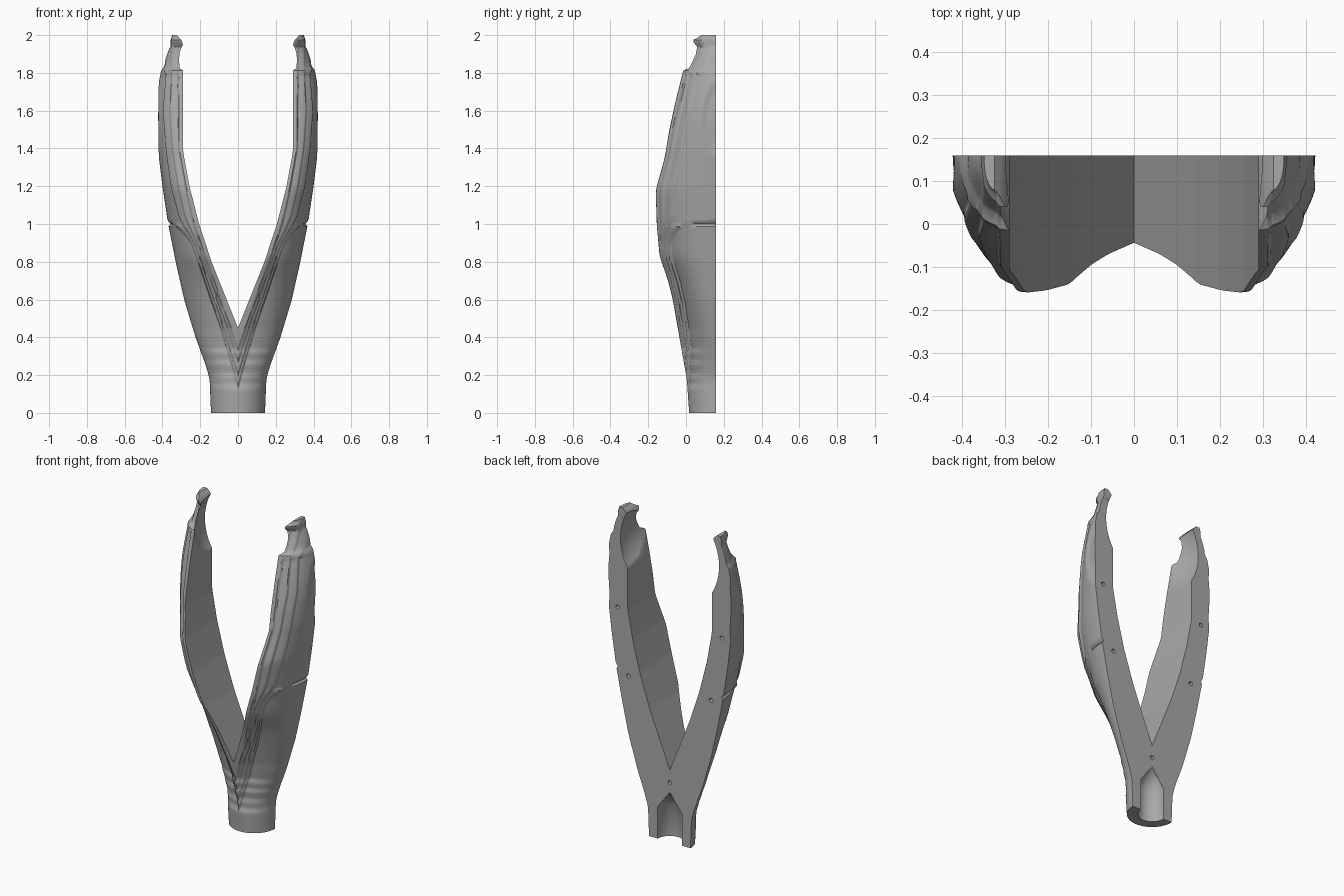
import bpy, bmesh, math
from mathutils import Matrix

if "Cube" in bpy.data.objects:
    bpy.data.objects.remove(bpy.data.objects["Cube"])

BACK = 0.16      # flat back plane
STEP = 0.012     # depth of each raised layer
COLS = 64
ROWS = 160

# Outlines as (height, value) pairs
INNER = [(.45, 0), (.6, .06), (.8, .14), (1, .206), (1.2, .257), (1.38, .29),
         (1.94, .29), (1.97, .297), (1.985, .31), (2, .325)]
OUTER = [(0, .143), (.18, .15), (.25, .17), (.4, .225), (.6, .285), (.8, .33), (1, .37),
         (1.2, .4), (1.4, .425), (1.55, .435), (1.65, .433), (1.75, .42), (1.82, .405),
         (1.84, .393), (1.9, .375), (1.94, .36), (1.98, .36), (2, .35)]
FRONT = [(0, .017), (.18, .004), (.4, -.035), (.6, -.07), (.7, -.095), (.83, -.14),
         (1, -.155), (1.18, -.16), (1.35, -.113), (1.5, -.088), (1.65, -.055),
         (1.812, -.015), (1.825, .015), (1.9, .05), (1.94, .06), (1.96, .04),
         (1.975, .04), (1.99, .07), (2, .08)]
# Edges of the raised layers, as (height, x)
LAYERS = [
    [(.33, 0), (.9, .2), (1, .235), (1.2, .28), (1.4, .315), (2, .32)],
    [(.27, 0), (.88, .21), (.97, .255), (1.03, .285), (1.2, .325), (1.4, .355),
     (1.6, .37), (1.8, .36)],
    [(.2, 0), (.88, .23), (.95, .27), (1.02, .325), (1.2, .375), (1.4, .402),
     (1.6, .418), (1.8, .402)],
    [(.14, 0), (.87, .25), (.92, .275), (.96, .32), (1, .37), (1.03, .46)],
]


def lerp(table, z):
    if z <= table[0][0]:
        return table[0][1]
    for (z0, v0), (z1, v1) in zip(table, table[1:]):
        if z <= z1:
            return v0 + (v1 - v0) * (z - z0) / (z1 - z0)
    return table[-1][1]


def soft(table, z):
    """Interpolate with rounded corners, crisp near the tip."""
    w = 0.025 if z < 1.77 else 0.0
    return sum(lerp(table, z + w * k / 3) for k in range(-3, 4)) / 7


def layer_depth(x, z):
    """Total inset at x, growing by one step past each layer edge."""
    total = 0
    for edge in LAYERS:
        line = soft(edge, z) if z > edge[0][0] else (z - edge[0][0]) * 0.4
        t = min(max((x - line) / 0.012 + 0.5, 0), 1)
        total += t * t * (3 - 2 * t)
    fade = 1 if z < 1.8 else 0.5
    return total * STEP * fade


def section(z):
    xi, xo, yf = lerp(INNER, z), soft(OUTER, z), soft(FRONT, z)
    a = xo - xi + layer_depth(xo, z)
    b = BACK - yf + layer_depth(xi, z)
    pts = []
    for i in range(COLS + 1):
        ang = math.pi / 2 * i / COLS
        d = layer_depth(xi + a * math.sin(ang), z)
        pts.append((xi + (a - d) * math.sin(ang), BACK - (b - d) * math.cos(ang), z))
    return pts + [(xi, BACK, z)]


def new_object(name, bm):
    bmesh.ops.recalc_face_normals(bm, faces=bm.faces)
    mesh = bpy.data.meshes.new(name)
    bm.to_mesh(mesh)
    bm.free()
    obj = bpy.data.objects.new(name, mesh)
    bpy.context.collection.objects.link(obj)
    return obj


# Half of the forked body, lofted up the height, open along the middle
bm = bmesh.new()
rings = [[bm.verts.new(p) for p in section(2 * r / ROWS)] for r in range(ROWS + 1)]
for low, high in zip(rings, rings[1:]):
    n = len(low)
    for i in range(n):
        j = (i + 1) % n
        quad = (low[i], low[j], high[j], high[i])
        if max(v.co.x for v in quad) > 1e-5:
            bm.faces.new(quad)
bm.faces.new(rings[0])
bm.faces.new(rings[-1])
body = new_object("forked_body", bm)

mirror = body.modifiers.new("mirror", 'MIRROR')
mirror.use_axis[0] = True
mirror.merge_threshold = 0.0005

# Cutters: scooped tips, tapered socket and pin holes
cutters = []
bm = bmesh.new()
bmesh.ops.create_uvsphere(bm, u_segments=96, v_segments=64, radius=0.34,
                          matrix=Matrix.Translation((0, BACK, 1.81)))
cutters.append(new_object("tip_scoop_cutter", bm))

bm = bmesh.new()
profile = [(0, -.1), (.083, -.1), (.083, .2), (0, .31)]
verts = [bm.verts.new((r, BACK, z)) for r, z in profile]
edges = [bm.edges.new(pair) for pair in zip(verts, verts[1:])]
bmesh.ops.spin(bm, geom=verts + edges, cent=(0, BACK, 0), axis=(0, 0, 1),
               angle=2 * math.pi, steps=48)
bmesh.ops.remove_doubles(bm, verts=bm.verts, dist=1e-4)
cutters.append(new_object("socket_cutter", bm))

bm = bmesh.new()
for x, z in [(0, .37), (.285, .96), (-.285, .96), (.36, 1.37), (-.36, 1.37)]:
    bmesh.ops.create_cone(bm, cap_ends=True, segments=20, radius1=.013, radius2=.013, depth=.1,
                          matrix=Matrix.Translation((x, BACK, z)) @ Matrix.Rotation(math.pi / 2, 4, 'X'))
cutters.append(new_object("pin_hole_cutter", bm))

for cutter in cutters:
    cutter.hide_render = True
    cut = body.modifiers.new(cutter.name, 'BOOLEAN')
    cut.operation = 'DIFFERENCE'
    cut.solver = 'EXACT'
    cut.object = cutter

# Bake the modifiers and shade
bpy.ops.object.select_all(action='DESELECT')
body.select_set(True)
bpy.context.view_layer.objects.active = body
for name in [m.name for m in body.modifiers]:
    bpy.ops.object.modifier_apply(modifier=name)
for cutter in cutters:
    bpy.data.objects.remove(cutter)
bpy.ops.object.shade_smooth_by_angle(angle=math.radians(40))

grey = bpy.data.materials.new("plain_grey")
grey.use_nodes = True
colour = (0.4, 0.4, 0.4, 1)
grey.diffuse_color = colour
grey.node_tree.nodes["Principled BSDF"].inputs["Base Color"].default_value = colour
body.data.materials.clear()
body.data.materials.append(grey)
